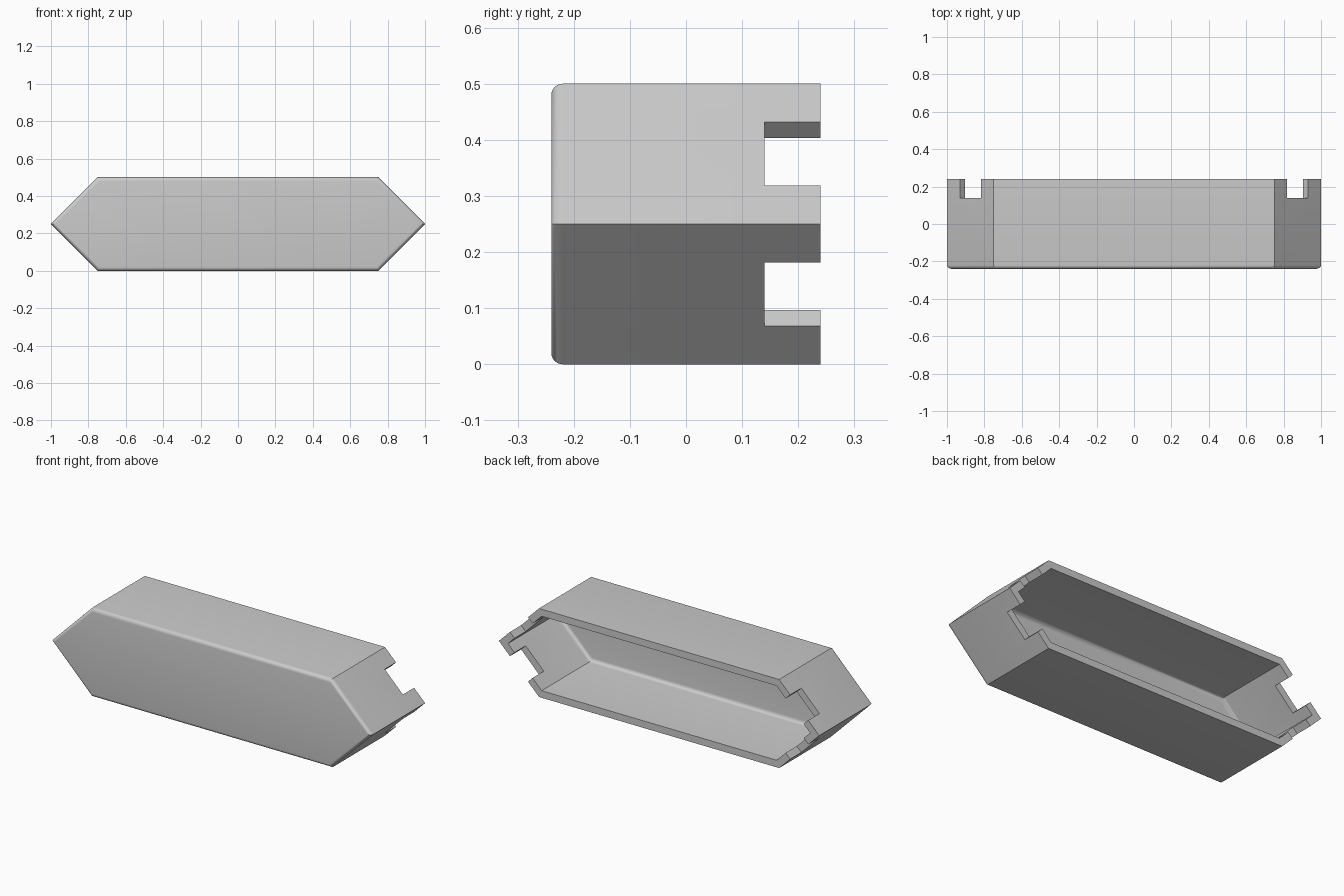
import bpy, bmesh, math
from mathutils import Matrix

# Remove the default cube only
if "Cube" in bpy.data.objects:
    bpy.data.objects.remove(bpy.data.objects["Cube"], do_unlink=True)

WALL, FILLET = 0.04, 0.02
FRONT, BACK, HEIGHT = -0.24, 0.24, 0.5

grey = bpy.data.materials.new("plain_grey")
grey.use_nodes = True
colour = (0.6, 0.6, 0.6, 1)
grey.diffuse_color = colour
grey.node_tree.nodes["Principled BSDF"].inputs["Base Color"].default_value = colour


def make_object(name, bm):
    bmesh.ops.recalc_face_normals(bm, faces=bm.faces)
    mesh = bpy.data.meshes.new(name)
    bm.to_mesh(mesh)
    bm.free()
    mesh.materials.append(grey)
    obj = bpy.data.objects.new(name, mesh)
    bpy.context.collection.objects.link(obj)
    return obj


def hex_prism(name, inset, y0, y1):
    """Long hexagon extruded along y, with a rounded front rim."""
    corner = 0.75 - inset * math.tan(math.pi / 8)
    tip = 1 - inset * math.sqrt(2)
    low, mid, high = inset, HEIGHT / 2, HEIGHT - inset
    outline = [(-corner, low), (corner, low), (tip, mid),
               (corner, high), (-corner, high), (-tip, mid)]
    bm = bmesh.new()
    front = bm.faces.new([bm.verts.new((x, y0, z)) for x, z in outline])
    side = bmesh.ops.extrude_face_region(bm, geom=[front], use_keep_orig=True)
    moved = [v for v in side["geom"] if isinstance(v, bmesh.types.BMVert)]
    bmesh.ops.translate(bm, verts=moved, vec=(0, y1 - y0, 0))
    bmesh.ops.recalc_face_normals(bm, faces=bm.faces)
    rim = [e for e in bm.edges if all(abs(v.co.y - y0) < 1e-5 for v in e.verts)]
    bmesh.ops.bevel(bm, geom=rim, offset=FILLET, segments=6,
                    profile=0.5, affect='EDGES')
    return make_object(name, bm)


def notch_cutter(sx, sz):
    """Block set square to one slanted wall, open towards the back."""
    bm = bmesh.new()
    place = (Matrix.Translation((sx * 0.875, 0.24, HEIGHT / 2 + sz * 0.125))
             @ Matrix.Rotation(sx * sz * math.pi / 4, 4, 'Y')
             @ Matrix.Diagonal((0.16, 0.2, 0.16, 1)))
    bmesh.ops.create_cube(bm, size=1, matrix=place)
    return make_object("notch_cutter", bm)


# Hollow shell, open at the back, with a notch in each slanted wall
shell = hex_prism("housing_shell", 0, FRONT, BACK)
cutters = [hex_prism("cavity_cutter", WALL, FRONT + WALL, BACK + 0.1)]
cutters += [notch_cutter(sx, sz) for sx in (-1, 1) for sz in (-1, 1)]

bpy.ops.object.select_all(action='DESELECT')
shell.select_set(True)
bpy.context.view_layer.objects.active = shell
for cutter in cutters:
    cutter.hide_render = True
    cut = shell.modifiers.new("cut", 'BOOLEAN')
    cut.operation = 'DIFFERENCE'
    cut.solver = 'EXACT'
    cut.object = cutter
    bpy.ops.object.modifier_apply(modifier=cut.name)
    bpy.data.objects.remove(cutter, do_unlink=True)

# Smooth rounded rims, crisp corners
bpy.ops.object.shade_smooth_by_angle(angle=math.radians(30))
